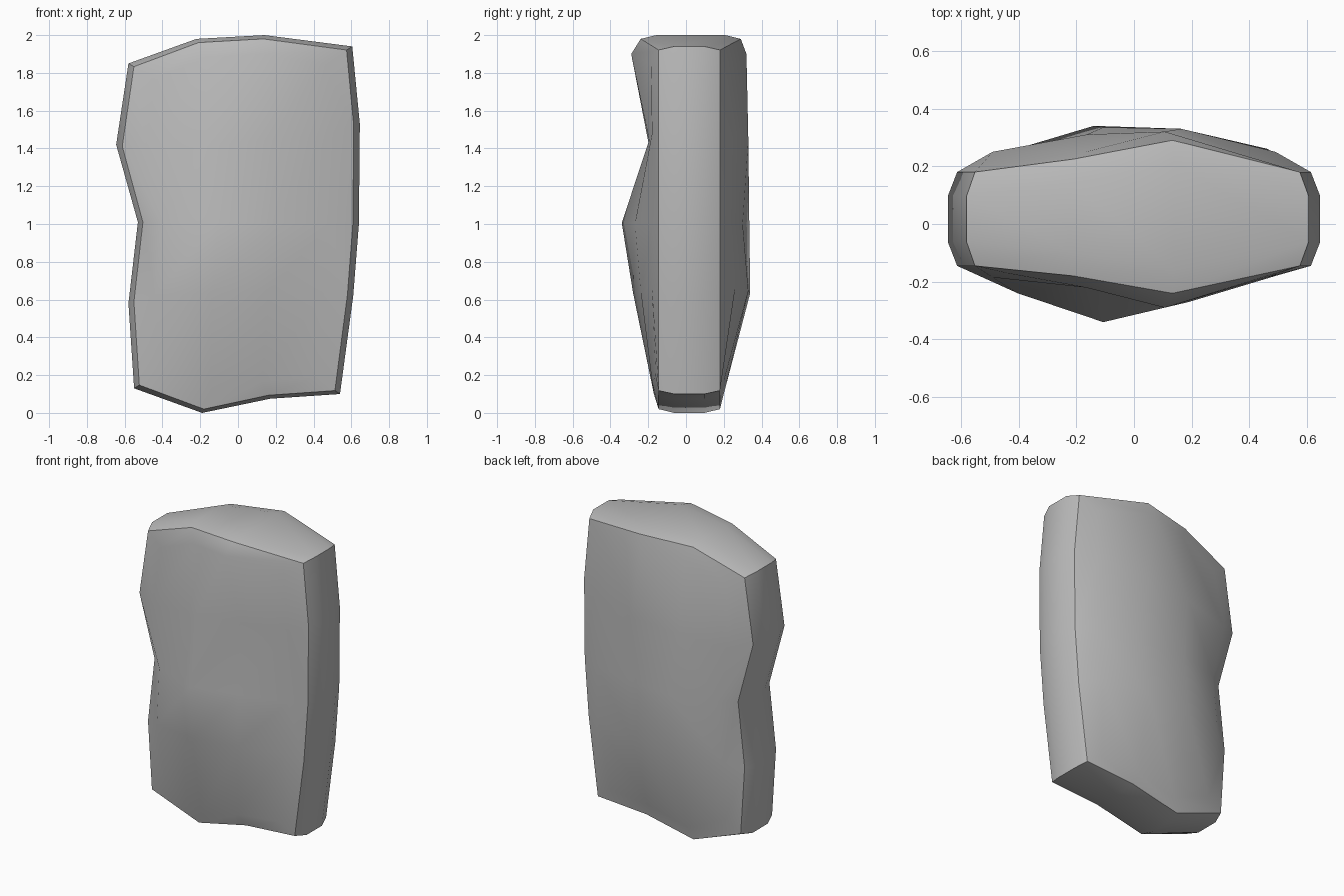
import bpy
import bmesh

cube = bpy.data.objects.get("Cube")
if cube:
    bpy.data.objects.remove(cube, do_unlink=True)

COLS, ROWS = 4, 5

# Outline of the slab as (x, z), listed from bottom to top and left to right
left = [(-0.55, 0.13), (-0.58, 0.58), (-0.53, 1.01), (-0.645, 1.42), (-0.58, 1.85)]
right = [(0.54, 0.10), (0.61, 0.62), (0.64, 1.0), (0.645, 1.53), (0.605, 1.94)]
bottom = [left[0], (-0.19, 0.0), (0.17, 0.075), right[0]]
top = [left[4], (-0.22, 1.98), (0.14, 2.0), right[4]]

# Bulge of each broad face, rows from bottom to top
front_depth = [(0.16, 0.17, 0.18, 0.16),
               (0.21, 0.28, 0.24, 0.18),
               (0.24, 0.34, 0.27, 0.18),
               (0.185, 0.195, 0.195, 0.18),
               (0.17, 0.22, 0.29, 0.185)]
back_depth = [(0.19, 0.20, 0.20, 0.19),
              (0.25, 0.34, 0.33, 0.26),
              (0.25, 0.335, 0.30, 0.23),
              (0.25, 0.31, 0.33, 0.25),
              (0.21, 0.25, 0.32, 0.21)]
# Depth of the sharp rim along the top edge
front_top = (0.145, 0.18, 0.24, 0.145)
back_top = (0.18, 0.225, 0.29, 0.18)


def grid_point(c, r):
    """Point of the outline grid, before any inset."""
    if r == 0:
        return bottom[c]
    if r == ROWS - 1:
        return top[c]
    t = c / (COLS - 1)
    return tuple(a + (b - a) * t for a, b in zip(left[r], right[r]))


def inset(point, sx, sz):
    return point[0] * sx, 1 + (point[1] - 1) * sz


# Border cells in order around the grid
ring = [(c, 0) for c in range(COLS)]
ring += [(COLS - 1, r) for r in range(1, ROWS)]
ring += [(c, ROWS - 1) for c in range(COLS - 2, -1, -1)]
ring += [(0, r) for r in range(ROWS - 2, 0, -1)]

bm = bmesh.new()


def bridge(a, b):
    for i in range(len(a)):
        j = (i + 1) % len(a)
        bm.faces.new((a[i], a[j], b[j], b[i]))


def half(side, depths, top_rim):
    """Build one broad face with its rim and return the outer loop."""
    outer, rim = [], []
    for c, r in ring:
        depth = top_rim[c] if r == ROWS - 1 else top_rim[0]
        x, z = grid_point(c, r)
        outer.append(bm.verts.new((x, side * (depth - 0.083), z)))
        x, z = inset((x, z), 0.95, 0.98)
        rim.append(bm.verts.new((x, side * depth, z)))
    field = {}
    for r in range(ROWS):
        for c in range(COLS):
            x, z = inset(grid_point(c, r), 0.76, 0.9)
            field[c, r] = bm.verts.new((x, side * depths[r][c], z))
    for r in range(ROWS - 1):
        for c in range(COLS - 1):
            bm.faces.new((field[c, r], field[c + 1, r],
                          field[c + 1, r + 1], field[c, r + 1]))
    bridge(outer, rim)
    bridge(rim, [field[cell] for cell in ring])
    # Crisp rim, and crisp corners across the chamfer
    for i in range(len(rim)):
        bm.edges.get((rim[i - 1], rim[i])).smooth = False
        if ring[i][0] in (0, COLS - 1) and ring[i][1] in (0, ROWS - 1):
            bm.edges.get((outer[i], rim[i])).smooth = False
    return outer


# Front and back halves joined by the narrow side band
front_loop = half(-1, front_depth, front_top)
back_loop = half(1, back_depth, back_top)
bridge(front_loop, back_loop)
for i, (c, r) in enumerate(ring):
    if c in (0, COLS - 1) and r in (0, ROWS - 1):
        bm.edges.get((front_loop[i], back_loop[i])).smooth = False

bmesh.ops.recalc_face_normals(bm, faces=bm.faces)
for face in bm.faces:
    face.smooth = True

mesh = bpy.data.meshes.new("stone_slab")
bm.to_mesh(mesh)
bm.free()

# Plain grey stone
grey = (0.5, 0.5, 0.5, 1.0)
stone = bpy.data.materials.new("grey_stone")
stone.use_nodes = True
stone.diffuse_color = grey
for node in stone.node_tree.nodes:
    if node.type == 'BSDF_PRINCIPLED':
        node.inputs["Base Color"].default_value = grey
mesh.materials.append(stone)

slab = bpy.data.objects.new("stone_slab", mesh)
bpy.context.collection.objects.link(slab)
